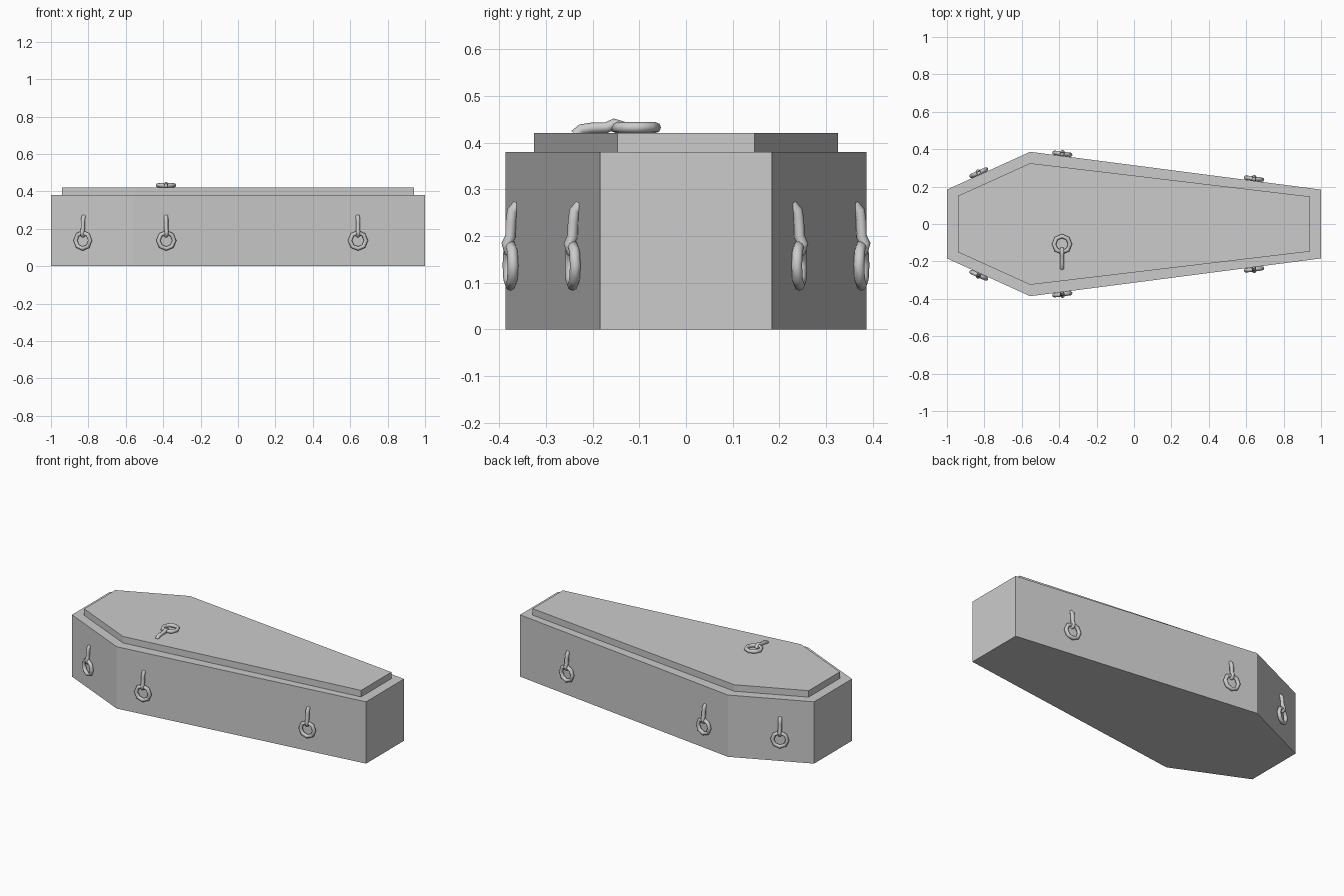
import bpy, bmesh, math
from mathutils import Vector, Matrix

if "Cube" in bpy.data.objects:
    bpy.data.objects.remove(bpy.data.objects["Cube"])


def prism(name, head, shoulder, foot, z0, z1):
    """Six-sided coffin outline, given half as (x, y) points, extruded in z."""
    half = [head, shoulder, foot]
    outline = [(x, -y) for x, y in half] + [(x, y) for x, y in reversed(half)]
    bm = bmesh.new()
    face = bm.faces.new([bm.verts.new((x, y, z0)) for x, y in outline])
    ext = bmesh.ops.extrude_face_region(bm, geom=[face])
    verts = [g for g in ext["geom"] if isinstance(g, bmesh.types.BMVert)]
    bmesh.ops.translate(bm, verts=verts, vec=(0, 0, z1 - z0))
    bmesh.ops.recalc_face_normals(bm, faces=bm.faces)
    mesh = bpy.data.meshes.new(name)
    bm.to_mesh(mesh)
    bm.free()
    ob = bpy.data.objects.new(name, mesh)
    bpy.context.collection.objects.link(ob)
    return ob


# Box, lid rim and raised lid panel
HEAD, SHOULDER, FOOT = (-1, 0.184), (-0.555, 0.386), (1, 0.184)
prism("coffin_box", HEAD, SHOULDER, FOOT, 0, 0.352)
prism("lid_rim", HEAD, SHOULDER, FOOT, 0.352, 0.38)
prism("lid_panel", (-0.94, 0.151), (-0.555, 0.325), (0.94, 0.147), 0.38, 0.42)


def handle_mesh():
    """Octagonal ring hanging from a bent hook; up is z, outward is -y."""
    curve = bpy.data.curves.new("handle_curve", "CURVE")
    curve.dimensions = "3D"
    curve.bevel_depth = 0.0115
    curve.bevel_resolution = 2
    curve.use_fill_caps = True
    ring = [(0.043 * math.sin(i * math.tau / 8), -0.012,
             0.043 * math.cos(i * math.tau / 8)) for i in range(8)]
    hook = [(0, -d, u) for u, d in [(0.13, -0.004), (0.116, 0.008), (0.095, 0.011),
                                    (0.062, 0.012), (0.046, 0.020), (0.031, 0.016),
                                    (0.027, 0.004)]]
    for pts, cyclic in ((ring, True), (hook, False)):
        s = curve.splines.new("POLY")
        s.points.add(len(pts) - 1)
        for p, co in zip(s.points, pts):
            p.co = (*co, 1)
        s.use_cyclic_u = cyclic
        s.use_smooth = True
    tmp = bpy.data.objects.new("handle_curve", curve)
    bpy.context.collection.objects.link(tmp)
    deps = bpy.context.evaluated_depsgraph_get()
    mesh = bpy.data.meshes.new_from_object(tmp.evaluated_get(deps))
    mesh.name = "ring_handle"
    bpy.data.objects.remove(tmp)
    bpy.data.curves.remove(curve)
    return mesh


HANDLE = handle_mesh()


def place_handle(name, pos, out, up):
    y, z = -Vector(out).normalized(), Vector(up)
    x = y.cross(z)
    ob = bpy.data.objects.new(name, HANDLE)
    ob.matrix_world = Matrix.Translation(pos) @ Matrix((x, y, z)).transposed().to_4x4()
    bpy.context.collection.objects.link(ob)


# Three handles on each side, turned to follow the wall they hang on
for side, label in ((-1, "front"), (1, "back")):
    for i, x in enumerate((-0.825, -0.385, 0.64)):
        (x0, y0), (x1, y1) = (HEAD, SHOULDER) if x < SHOULDER[0] else (SHOULDER, FOOT)
        slope = (y1 - y0) / (x1 - x0)
        y = y0 + (x - x0) * slope
        place_handle(f"{label}_handle_{i + 1}", (x, side * y, 0.137),
                     (-slope, side, 0), (0, 0, 1))

# Handle lying on the lid
place_handle("lid_handle", (-0.385, -0.108, 0.42), (0, 0, 1), (0, -1, 0))
